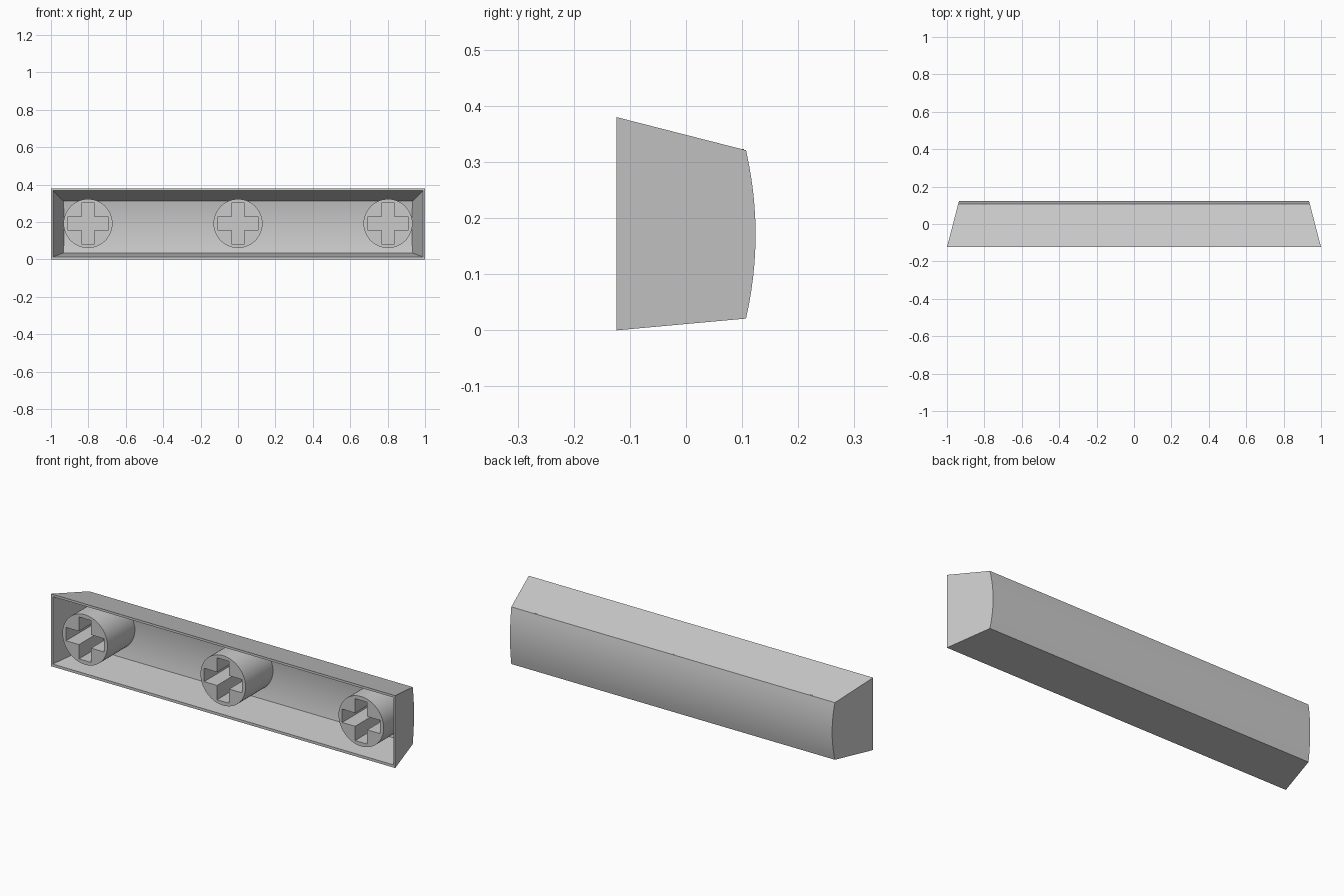
import bpy, bmesh, math

cube = bpy.data.objects.get("Cube")
if cube:
    bpy.data.objects.remove(cube)

FRONT = -0.124
TAPER = 0.26  # how far the ends lean inward per unit of depth

plastic = bpy.data.materials.new("grey plastic")
plastic.use_nodes = True
grey = (0.6, 0.6, 0.6, 1)
plastic.diffuse_color = grey
plastic.node_tree.nodes["Principled BSDF"].inputs["Base Color"].default_value = grey


def finish(bm, name):
    bmesh.ops.recalc_face_normals(bm, faces=bm.faces)
    mesh = bpy.data.meshes.new(name)
    bm.to_mesh(mesh)
    bm.free()
    mesh.materials.append(plastic)
    obj = bpy.data.objects.new(name, mesh)
    bpy.context.collection.objects.link(obj)
    bpy.ops.object.select_all(action="DESELECT")
    obj.select_set(True)
    bpy.context.view_layer.objects.active = obj
    bpy.ops.object.shade_smooth_by_angle(angle=math.radians(25))
    return obj


def tapered_skin(bm, half, z_rim, z_back, y_back, bulge, steps=12):
    """Open-fronted tapered trough with a bowed back; returns its rim corners."""
    profile = [(FRONT, z_rim[0])]
    for i in range(steps + 1):
        t = i / steps
        y = y_back + bulge * (1 - (2 * t - 1) ** 2)
        profile.append((y, z_back[0] + t * (z_back[1] - z_back[0])))
    profile.append((FRONT, z_rim[1]))
    left, right = [[bm.verts.new((s * (half - TAPER * (y - FRONT)), y, z))
                    for y, z in profile] for s in (1, -1)]
    for i in range(len(profile) - 1):
        bm.faces.new((left[i], left[i + 1], right[i + 1], right[i]))
    bm.faces.new(left)
    bm.faces.new(right)
    return [left[0], left[-1], right[-1], right[0]]


# Hollow cap: outer skin, inner skin and the narrow rim joining them
bm = bmesh.new()
outer = tapered_skin(bm, 1.0, (0, 0.38), (0.021, 0.321), 0.107, 0.017)
inner = tapered_skin(bm, 0.989, (0.014, 0.368), (0.034, 0.312), 0.09, 0.014)
for i in range(4):
    j = (i + 1) % 4
    bm.faces.new((outer[i], outer[j], inner[j], inner[i]))
finish(bm, "cap_shell")


def add_stem(name, x):
    """Round post with a cross-shaped socket in its front end."""
    z, radius, arm, slot = 0.192, 0.131, 0.11, 0.035
    circle = [(radius * math.cos(math.tau * i / 48), radius * math.sin(math.tau * i / 48))
              for i in range(48)]
    cross = []
    for k in range(4):
        c, s = round(math.cos(k * math.pi / 2)), round(math.sin(k * math.pi / 2))
        for u, v in ((arm, -slot), (arm, slot), (slot, slot)):
            cross.append((u * c - v * s, u * s + v * c))
    bm = bmesh.new()
    front_edges = []
    for outline, depth in ((circle, 0.103), (cross, 0.08)):
        front, back = [[bm.verts.new((x + u, y, z + v)) for u, v in outline]
                       for y in (FRONT, depth)]
        n = len(outline)
        for i in range(n):
            j = (i + 1) % n
            bm.faces.new((front[i], front[j], back[j], back[i]))
            front_edges.append(bm.edges.get((front[i], front[j])))
        bm.faces.new(back)
    bmesh.ops.triangle_fill(bm, edges=front_edges, use_beauty=True)
    finish(bm, name)


for name, x in (("right_stem", -0.802), ("middle_stem", 0), ("left_stem", 0.802)):
    add_stem(name, x)
